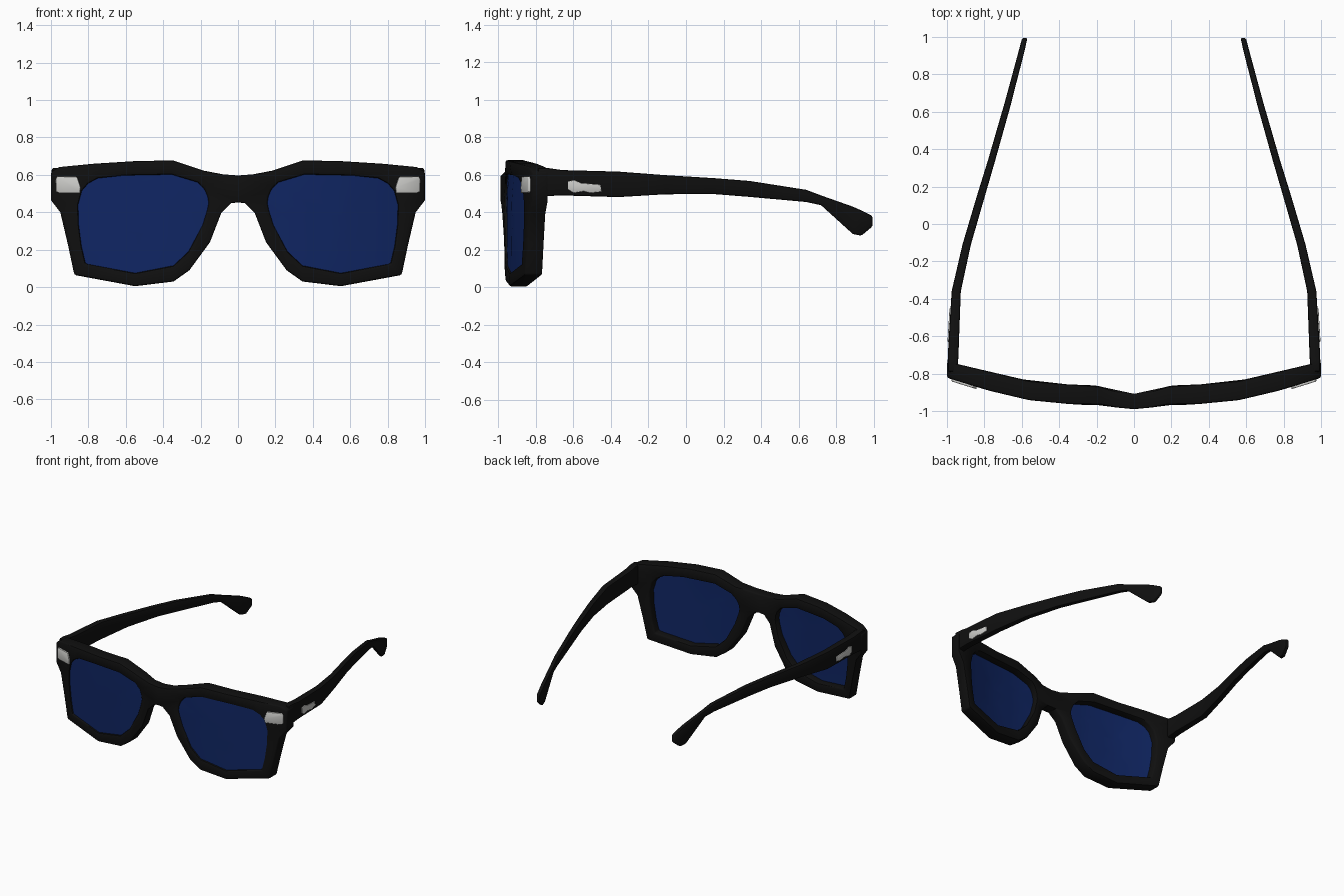
import bpy
import bmesh
from math import radians

cube = bpy.data.objects.get("Cube")
if cube:
    bpy.data.objects.remove(cube)


def material(name, colour, roughness):
    mat = bpy.data.materials.new(name)
    mat.use_nodes = True
    mat.diffuse_color = (*colour, 1)
    shader = mat.node_tree.nodes["Principled BSDF"]
    shader.inputs["Base Color"].default_value = (*colour, 1)
    shader.inputs["Roughness"].default_value = roughness
    return mat


black = material("black acetate", (0.005, 0.005, 0.005), 0.5)
blue = material("dark blue glass", (0.005, 0.019, 0.125), 0.5)
silver = material("silver metal", (0.6, 0.6, 0.58), 0.5)


def interpolate(table, x):
    """Piecewise linear lookup in a list of (x, value) pairs."""
    x = max(abs(x), table[0][0])
    for (a, va), (b, vb) in zip(table, table[1:]):
        if x <= b:
            return va + (vb - va) * (x - a) / (b - a)
    return table[-1][1]


# Wrapped front and back surfaces of the eyewear, as y over |x|
FRONT = [(0, -.99), (.07, -.985), (.18, -.965), (.29, -.968), (.56, -.942), (.78, -.89), (1, -.822)]
BACK = [(0, -.908), (.08, -.904), (.2, -.862), (.3, -.862), (.56, -.84), (.75, -.795), (1, -.735)]


def front(x):
    return interpolate(FRONT, x)


def back(x):
    return interpolate(BACK, x)


def finish(name, bm, mat, bevel=0.0, angle=40):
    """Turn a +x half into a mirrored, bevelled, smooth-shaded object."""
    bmesh.ops.recalc_face_normals(bm, faces=bm.faces)
    mesh = bpy.data.meshes.new(name)
    bm.to_mesh(mesh)
    bm.free()
    mesh.materials.append(mat)
    obj = bpy.data.objects.new(name, mesh)
    bpy.context.collection.objects.link(obj)
    bpy.ops.object.select_all(action="DESELECT")
    obj.select_set(True)
    bpy.context.view_layer.objects.active = obj
    obj.modifiers.new("Mirror", "MIRROR").use_clip = True
    if bevel:
        mod = obj.modifiers.new("Bevel", "BEVEL")
        mod.width, mod.segments = bevel, 2
        mod.limit_method, mod.angle_limit = "ANGLE", radians(50)
    for mod in list(obj.modifiers):
        bpy.ops.object.modifier_apply(modifier=mod.name)
    bpy.ops.object.shade_smooth_by_angle(angle=radians(angle))
    return obj


def bridge(bm, a, b, closed=True):
    n = len(a)
    for i in range(n if closed else n - 1):
        j = (i + 1) % n
        bm.faces.new((a[i], a[j], b[j], b[i]))


# Rim stations: outer outline point and matching lens opening point (x, z)
RIM = [
    ((0, .597), (.178, .52)), ((.08, .603), (.19, .535)), ((.18, .622), (.215, .56)),
    ((.35, .678), (.355, .602)), ((.56, .673), (.61, .597)), ((.77, .66), (.75, .582)),
    ((.955, .642), (.8, .555)), ((1, .615), (.835, .515)), ((1, .465), (.855, .44)),
    ((.95, .4), (.852, .335)), ((.91, .23), (.837, .22)), ((.875, .065), (.815, .125)),
    ((.55, .005), (.55, .075)), ((.345, .03), (.345, .115)), ((.26, .09), (.265, .19)),
    ((.15, .24), (.19, .33)), ((.09, .395), (.165, .41)), ((.035, .45), (.157, .45)),
    ((0, .452), (.163, .487)),
]
outer = [s[0] for s in RIM]
opening = [s[1] for s in RIM]


def loop(bm, points, depth, offset=0.0):
    return [bm.verts.new((x, depth(x) + offset, z)) for x, z in points]


# Front frame
bm = bmesh.new()
outer_front, outer_back = loop(bm, outer, front), loop(bm, outer, back)
inner_front, inner_back = loop(bm, opening, front), loop(bm, opening, back)
bridge(bm, outer_front, inner_front)
bridge(bm, inner_back, outer_back)
bridge(bm, inner_front, inner_back)
bridge(bm, outer_back, outer_front, closed=False)
finish("front_frame", bm, black, bevel=0.022)

# Lenses: concentric rings following the wrapped surface
CX, CZ = .52, .34
bm = bmesh.new()
edges = []
for offset in (.012, .045):
    previous = None
    for scale in (1.015, .8, .6, .4, .2):
        ring = [(CX + (x - CX) * scale, CZ + (z - CZ) * scale) for x, z in opening]
        verts = loop(bm, ring, front, offset)
        if previous:
            bridge(bm, previous, verts)
        else:
            edges.append(verts)
        previous = verts
    bm.faces.new(previous)
bridge(bm, *edges)
finish("lenses", bm, blue)

# Temple arms: stations of y, outer x, inner x, top z, bottom z
ARM = [
    (-.79, .995, .94, .638, .48), (-.73, .996, .94, .635, .487), (-.66, .993, .937, .625, .49),
    (-.36, .975, .926, .617, .481), (-.11, .917, .872, .598, .496), (.15, .84, .797, .582, .497),
    (.34, .781, .742, .567, .482), (.64, .694, .658, .52, .455), (.72, .672, .638, .49, .438),
    (.89, .626, .594, .43, .284), (.935, .614, .583, .41, .275), (.995, .598, .57, .38, .325),
]
bm = bmesh.new()
rings = []
for y, xo, xi, top, bottom in ARM:
    corners = ((xo, bottom), (xo, top), (xi, top), (xi, bottom))
    rings.append([bm.verts.new((x, y, z)) for x, z in corners])
for a, b in zip(rings, rings[1:]):
    bridge(bm, a, b)
bm.faces.new(rings[0])
bm.faces.new(rings[-1])
finish("temple_arms", bm, black, bevel=0.01)


def plate(name, outline, place, inner, outer_offset):
    """Thin raised badge: place(point, offset) puts the outline on a surface."""
    bm = bmesh.new()
    low = [bm.verts.new(place(p, inner)) for p in outline]
    high = [bm.verts.new(place(p, outer_offset)) for p in outline]
    bridge(bm, low, high)
    bm.faces.new(low)
    bm.faces.new(high)
    finish(name, bm, silver, bevel=0.004)


# Metal corner plates on the front
plate("corner_plates",
      [(.86, .59), (.967, .592), (.975, .575), (.973, .51), (.955, .503), (.845, .503), (.842, .535)],
      lambda p, d: (p[0], front(p[0]) - d, p[1]), -.01, .012)


# Metal plates on the outside of the arms
def arm_side(p, d):
    side = interpolate([(.36, .975), (.66, .993)], p[0])
    return (side + d, p[0], p[1])


plate("arm_plates",
      [(-.63, .565), (-.595, .572), (-.56, .556), (-.455, .547), (-.45, .51),
       (-.51, .503), (-.545, .512), (-.6, .503), (-.63, .522)],
      arm_side, -.006, .006)
